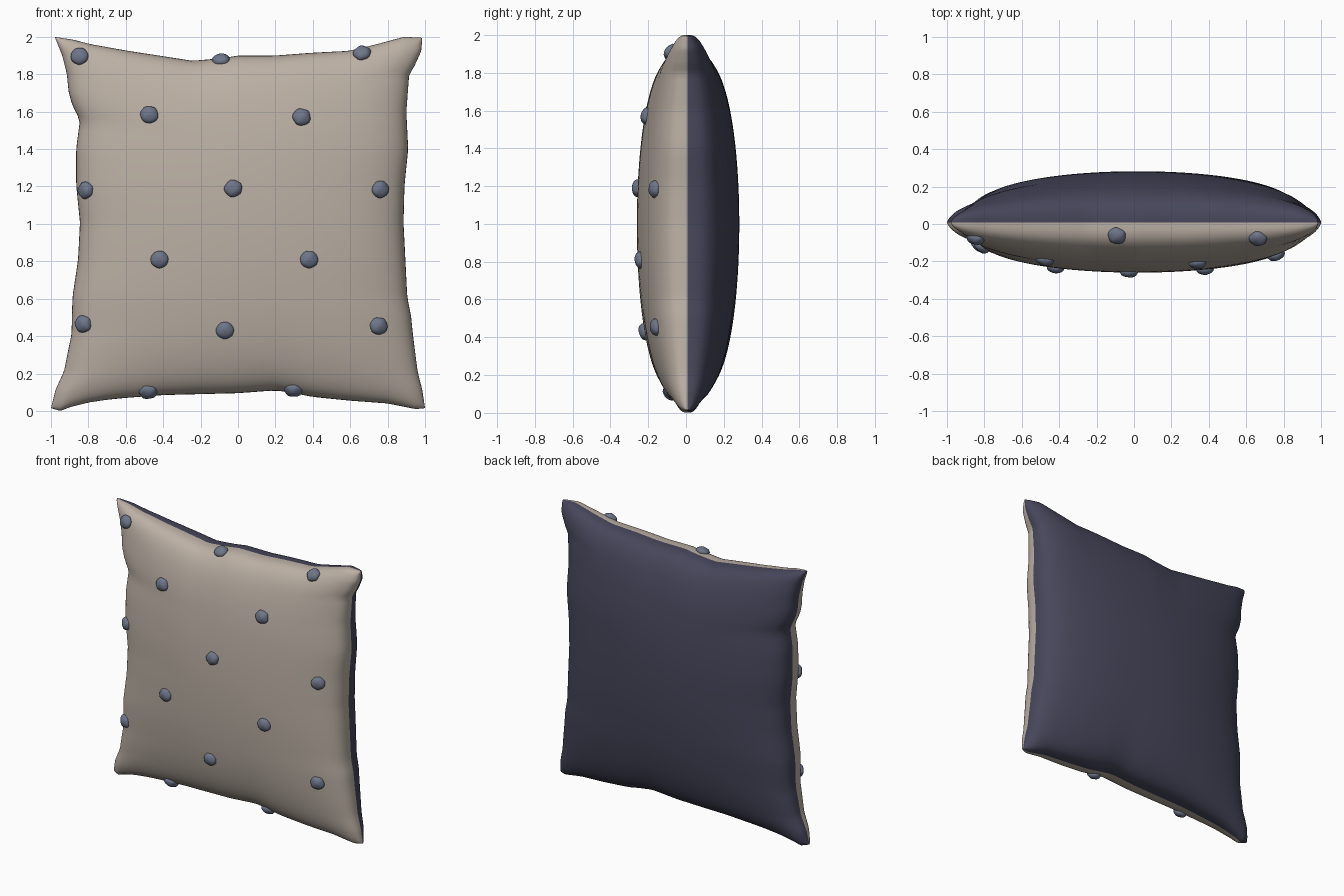
import bpy, bmesh, math, random
from mathutils import Vector
from mathutils.bvhtree import BVHTree

if "Cube" in bpy.data.objects:
    bpy.data.objects.remove(bpy.data.objects["Cube"])

random.seed(4)
N = 72
SEAM = 0.008


def material(name, rgb):
    m = bpy.data.materials.new(name)
    m.diffuse_color = (*rgb, 1)
    m.use_nodes = True
    m.node_tree.nodes["Principled BSDF"].inputs["Base Color"].default_value = m.diffuse_color
    return m


beige = material("beige fabric", (0.50, 0.435, 0.375))
navy = material("navy fabric", (0.062, 0.062, 0.105))
slate = material("slate blue wool", (0.155, 0.18, 0.25))

# Wavy outline: x against z for the sides, z against x for top and bottom
LEFT = [(0, -1), (.1, -.975), (.2, -.93), (.3, -.91), (.4, -.89), (.6, -.885), (.8, -.855), (1, -.845),
        (1.2, -.865), (1.4, -.865), (1.55, -.845), (1.63, -.885), (1.7, -.905), (1.8, -.915), (1.9, -.94), (2, -.98)]
RIGHT = [(0, 1), (.1, .985), (.2, .96), (.4, .935), (.5, .925), (.6, .905), (.8, .895), (1, .885),
         (1.2, .89), (1.4, .91), (1.6, .9), (1.8, .915), (1.85, .945), (1.93, .98), (2, .985)]
TOP = [(-1, 2), (-.9, 1.985), (-.8, 1.96), (-.6, 1.925), (-.4, 1.895), (-.25, 1.872), (-.1, 1.885),
       (0, 1.9), (.2, 1.9), (.4, 1.915), (.6, 1.925), (.75, 1.96), (.9, 2), (1, 1.995)]
BOTTOM = [(-1, .015), (-.95, .0), (-.9, .02), (-.8, .045), (-.7, .06), (-.6, .07), (-.4, .085), (0, .095),
          (.2, .11), (.3, .095), (.4, .075), (.6, .055), (.8, .04), (.95, .01), (1, .015)]


def edge(points, a):
    """Interpolate an outline edge."""
    for (a0, b0), (a1, b1) in zip(points, points[1:]):
        if a <= a1:
            return b0 + (b1 - b0) * max(0, (a - a0) / (a1 - a0))
    return points[-1][1]


def bulge(u, v):
    return (max(0, 1 - u * u) * max(0, 1 - v * v)) ** 0.33


# Cushion: front and back panels sharing the rim
bm = bmesh.new()
steps = [math.sin(math.pi / 2 * (2 * i / N - 1)) for i in range(N + 1)]
grid = {}
for i, u in enumerate(steps):
    for j, v in enumerate(steps):
        s, t = (1 + u) / 2, (1 + v) / 2
        x = edge(LEFT, 1 + v) * (1 - s) + edge(RIGHT, 1 + v) * s
        z = edge(BOTTOM, u) * (1 - t) + edge(TOP, u) * t
        if i in (0, N) or j in (0, N):
            grid[i, j, 0] = grid[i, j, 1] = bm.verts.new((x, SEAM, z))
        else:
            b = bulge(u, v)
            grid[i, j, 0] = bm.verts.new((x, SEAM - 0.268 * b, z))
            grid[i, j, 1] = bm.verts.new((x, SEAM + 0.274 * b, z))
for side in (0, 1):
    for i in range(N):
        for j in range(N):
            q = [grid[i, j, side], grid[i + 1, j, side], grid[i + 1, j + 1, side], grid[i, j + 1, side]]
            f = bm.faces.new(q if side == 0 else q[::-1])
            f.material_index = side
            f.smooth = True
bm.normal_update()
surface = BVHTree.FromBMesh(bm)
mesh = bpy.data.meshes.new("cushion")
bm.to_mesh(mesh)
bm.free()
mesh.materials.append(beige)
mesh.materials.append(navy)
bpy.context.collection.objects.link(bpy.data.objects.new("cushion", mesh))

# Woolly dots: slightly lumpy, flattened balls seated on the front panel
DOTS = [(-.85, -.09, 1.9), (-.09, -.06, 1.87), (.665, -.07, 1.905), (-.475, -.2, 1.585), (.34, -.2, 1.57),
        (-.815, -.12, 1.18), (-.025, -.26, 1.19), (.755, -.15, 1.185), (-.42, -.235, .81), (.38, -.24, .81),
        (-.825, -.11, .465), (-.07, -.225, .43), (.75, -.15, .455), (-.48, -.08, .105), (.295, -.08, .105)]
for k, spot in enumerate(DOTS):
    pos, normal, _, _ = surface.find_nearest(Vector(spot))
    turn = normal.to_track_quat('Z', 'Y')
    bm = bmesh.new()
    bmesh.ops.create_icosphere(bm, subdivisions=3, radius=1)
    phase = random.uniform(0, 6.28)
    for vert in bm.verts:
        c = vert.co
        lump = 1 + 0.06 * math.sin(5 * c.x + phase) * math.cos(4 * c.y - phase)
        vert.co = pos + turn @ Vector((c.x * .048 * lump, c.y * .046 * lump, c.z * .031 * lump))
    for f in bm.faces:
        f.smooth = True
    mesh = bpy.data.meshes.new(f"dot_{k + 1}")
    bm.to_mesh(mesh)
    bm.free()
    mesh.materials.append(slate)
    bpy.context.collection.objects.link(bpy.data.objects.new(f"dot_{k + 1}", mesh))
